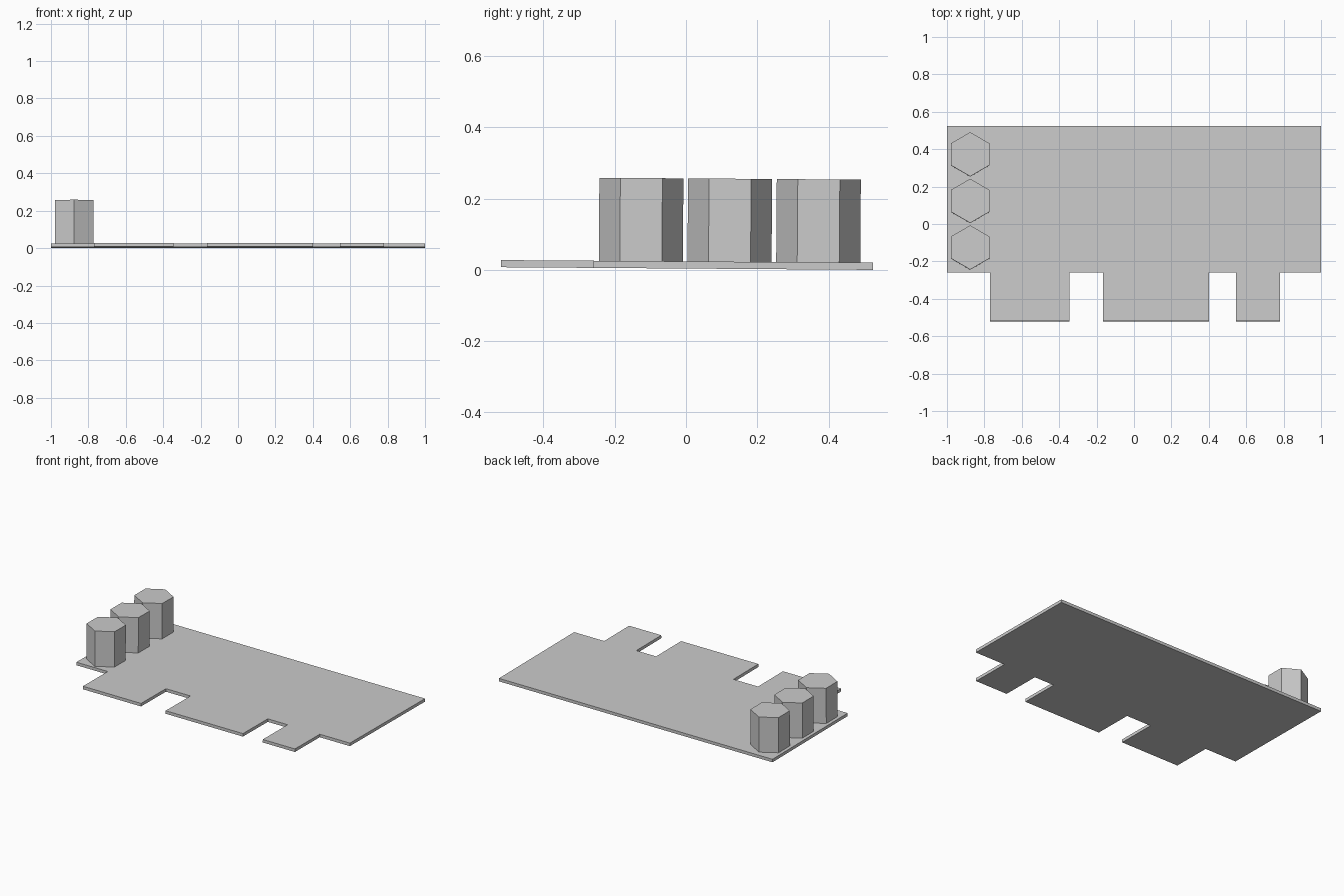
import bpy, bmesh, math
from mathutils import Matrix

if "Cube" in bpy.data.objects:
    bpy.data.objects.remove(bpy.data.objects["Cube"])

grey = bpy.data.materials.new("light_grey")
grey.diffuse_color = (0.6, 0.6, 0.6, 1)
grey.use_nodes = True
grey.node_tree.nodes["Principled BSDF"].inputs["Base Color"].default_value = grey.diffuse_color

# The whole model leans slightly down toward the back
TILT = math.atan(-0.0075 / 1.05)
LEAN = Matrix.Translation((0, 0, 0.004)) @ Matrix.Rotation(TILT, 4, 'X')
THICK = 0.02


def prism(name, outline, z0, z1):
    """Extrude a flat outline from z0 to z1 and apply the lean."""
    bm = bmesh.new()
    face = bm.faces.new([bm.verts.new((x, y, z0)) for x, y in outline])
    ext = bmesh.ops.extrude_face_region(bm, geom=[face])
    for v in ext["geom"]:
        if isinstance(v, bmesh.types.BMVert):
            v.co.z = z1
    bmesh.ops.recalc_face_normals(bm, faces=bm.faces)
    bm.transform(LEAN)
    mesh = bpy.data.meshes.new(name)
    bm.to_mesh(mesh)
    bm.free()
    mesh.materials.append(grey)
    obj = bpy.data.objects.new(name, mesh)
    bpy.context.collection.objects.link(obj)
    return obj


# Base plate with three tabs along its front edge
BACK, EDGE, FRONT = 0.525, -0.26, -0.52
outline = [(-1, BACK), (-1, EDGE)]
for x0, x1 in ((-0.77, -0.345), (-0.165, 0.4), (0.545, 0.78)):
    outline += [(x0, EDGE), (x0, FRONT), (x1, FRONT), (x1, EDGE)]
outline += [(1, EDGE), (1, BACK)]
prism("base_plate", outline, 0, THICK)

# Row of hexagonal posts along the left edge
for i, cy in enumerate((-0.127, 0.122, 0.371)):
    hexagon = [(-0.876 + 0.118 * math.sin(k * math.pi / 3),
                cy + 0.118 * math.cos(k * math.pi / 3)) for k in range(6)]
    prism(f"hex_post_{i + 1}", hexagon, THICK, 0.253)
